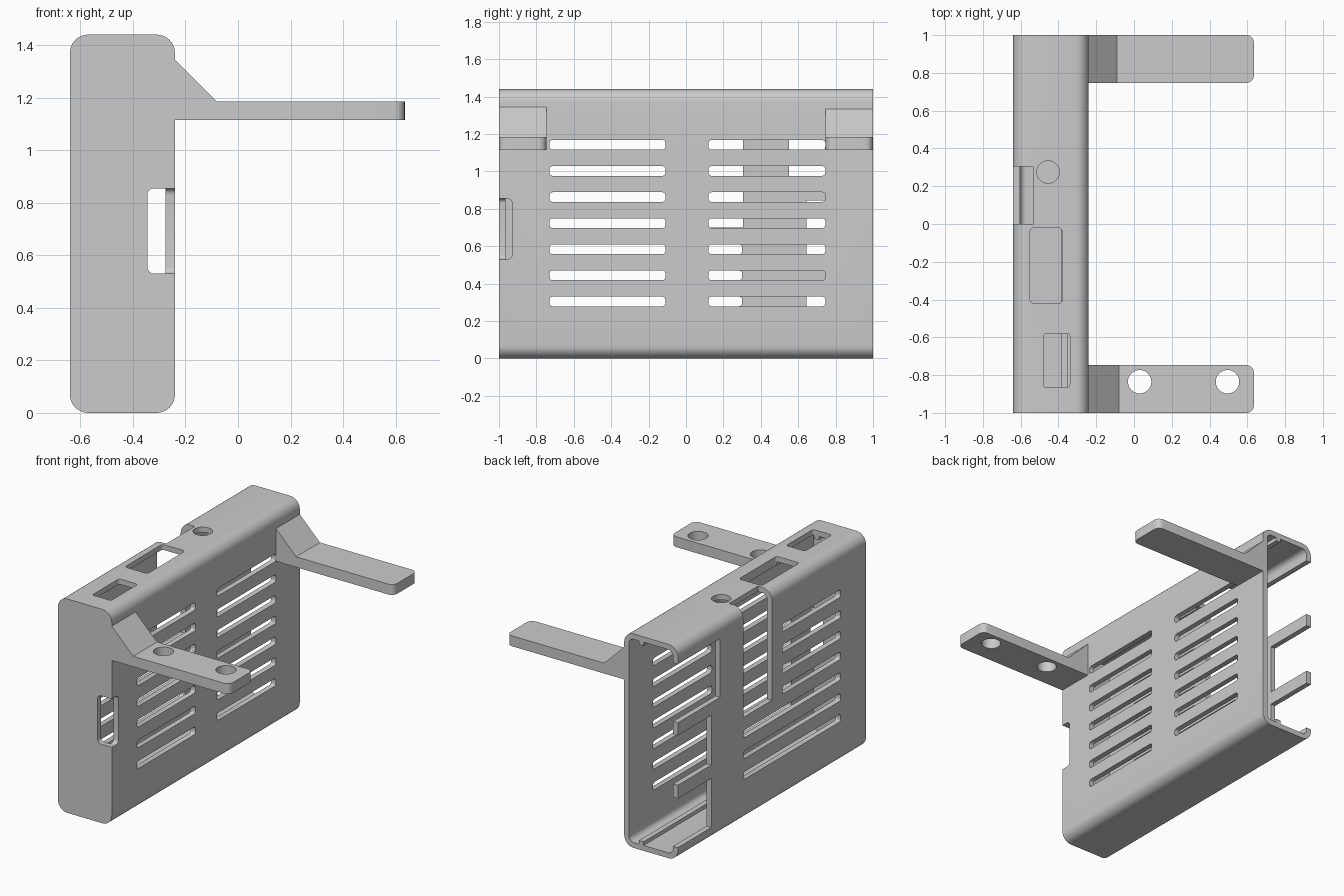
import bpy, bmesh, math
from mathutils import Vector

cube = bpy.data.objects.get("Cube")
if cube:
    bpy.data.objects.remove(cube, do_unlink=True)

grey = bpy.data.materials.new("plain grey")
grey.use_nodes = True
COLOUR = (0.6, 0.6, 0.6, 1)
grey.diffuse_color = COLOUR
grey.node_tree.nodes["Principled BSDF"].inputs["Base Color"].default_value = COLOUR


def rounded(u0, u1, v0, v1, r, steps=5):
    """Rounded rectangle outline."""
    pts = []
    corners = [(u1 - r, v1 - r), (u0 + r, v1 - r), (u0 + r, v0 + r), (u1 - r, v0 + r)]
    for quarter, (cu, cv) in enumerate(corners):
        for i in range(steps + 1):
            a = (quarter + i / steps) * math.pi / 2
            pts.append((cu + r * math.cos(a), cv + r * math.sin(a)))
    return pts


def rect(u0, u1, v0, v1):
    return [(u0, v0), (u1, v0), (u1, v1), (u0, v1)]


def circle(cu, cv, r, n=32):
    return [(cu + r * math.cos(math.tau * i / n), cv + r * math.sin(math.tau * i / n))
            for i in range(n)]


def prism(name, axis, outline, lo, hi):
    """Extrude an outline along an axis."""
    place = {"x": lambda u, v, w: (w, u, v),
             "y": lambda u, v, w: (u, w, v),
             "z": lambda u, v, w: (u, v, w)}[axis]
    bm = bmesh.new()
    face = bm.faces.new([bm.verts.new(place(u, v, lo)) for u, v in outline])
    grown = bmesh.ops.extrude_face_region(bm, geom=[face])["geom"]
    bmesh.ops.translate(bm, vec=Vector(place(0, 0, hi - lo)),
                        verts=[g for g in grown if isinstance(g, bmesh.types.BMVert)])
    bmesh.ops.recalc_face_normals(bm, faces=bm.faces)
    mesh = bpy.data.meshes.new(name)
    bm.to_mesh(mesh)
    bm.free()
    mesh.materials.append(grey)
    ob = bpy.data.objects.new(name, mesh)
    bpy.context.collection.objects.link(ob)
    return ob


def carve(target, axis, outline, lo, hi, operation="DIFFERENCE"):
    """Boolean a prism with the target, then discard it."""
    tool = prism("cutter", axis, outline, lo, hi)
    tool.hide_render = True
    mod = target.modifiers.new("carve", "BOOLEAN")
    mod.operation, mod.object, mod.solver = operation, tool, "EXACT"
    bpy.context.view_layer.objects.active = target
    bpy.ops.object.modifier_apply(modifier=mod.name)
    bpy.data.objects.remove(tool, do_unlink=True)


def smooth(ob):
    bpy.ops.object.select_all(action="DESELECT")
    ob.select_set(True)
    bpy.context.view_layer.objects.active = ob
    bpy.ops.object.shade_smooth_by_angle(angle=math.radians(30))


# Hollow sleeve, closed at the front and open at the back
XR, XL, TOP, T = -0.64, -0.24, 1.44, 0.036
case = prism("case", "y", rounded(XR, XL, 0, TOP, 0.07, 8), -1, 1)
carve(case, "y", rounded(XR + T, XL - T, T, TOP - T, 0.035), -1 + T, 1.1)

# Guide rails along floor and ceiling
for z in (T - 0.01, TOP - T - 0.025):
    carve(case, "y", rect(-0.385, -0.35, z, z + 0.035), -0.98, 1, "UNION")

# Vent slots through both side walls
OUT_L, OUT_R = (XL - 0.06, XL + 0.1), (XR - 0.1, XR + 0.06)
for row in range(7):
    z = 0.305 + row * 0.1395
    lo, hi = z - 0.026, z + 0.026
    for y0, y1 in ((-0.73, -0.11), (0.12, 0.745)):
        carve(case, "x", rounded(y0, y1, lo, hi, 0.016, 3), *OUT_L)
    end = 0.3 if row < 3 else -0.11
    carve(case, "x", rounded(-0.73, end, lo, hi, 0.016, 3), *OUT_R)

# Notch from the top edge down the right wall
carve(case, "y", rect(XR - 0.1, -0.535, 0.7, TOP + 0.1), 0, 0.305)

# Back openings in the right wall, leaving two bars
for y0, z0, z1 in ((0.55, 0.93, 1.325), (0.645, 0.51, 0.845), (0.645, 0.09, 0.42)):
    carve(case, "x", rect(y0, 1.1, z0, z1), *OUT_R)

# Openings in the top
for outline in (circle(-0.455, 0.275, 0.06),
                rounded(-0.55, -0.38, -0.42, -0.02, 0.02),
                rounded(-0.48, -0.34, -0.865, -0.58, 0.015)):
    carve(case, "z", outline, TOP - 0.12, TOP + 0.1)

# Window wrapping the front left edge
carve(case, "y", rounded(-0.345, -0.1, 0.53, 0.855, 0.025), -1.1, -1 + T + 0.01)
carve(case, "x", rounded(-1.2, -0.93, 0.53, 0.855, 0.025), XL - T - 0.01, XL + 0.1)
smooth(case)

# Bracket arms with sloped gussets
for name, y0, y1, foot, peak, corners in (
        ("front_arm", -1, -0.747, -0.08, 1.345, (-0.5, 0.635, -1, -0.747)),
        ("back_arm", 0.747, 1, -0.09, 1.335, (-0.5, 0.635, 0.747, 1))):
    profile = [(XL, 1.115), (0.635, 1.115), (0.635, 1.185), (foot, 1.185), (XL, peak)]
    arm = prism(name, "y", profile, y0, y1)
    carve(arm, "z", rounded(*corners, 0.04), 1, 1.5, "INTERSECT")
    if name == "front_arm":
        for x in (0.03, 0.495):
            carve(arm, "z", circle(x, -0.835, 0.062), 1, 1.3)
    smooth(arm)
